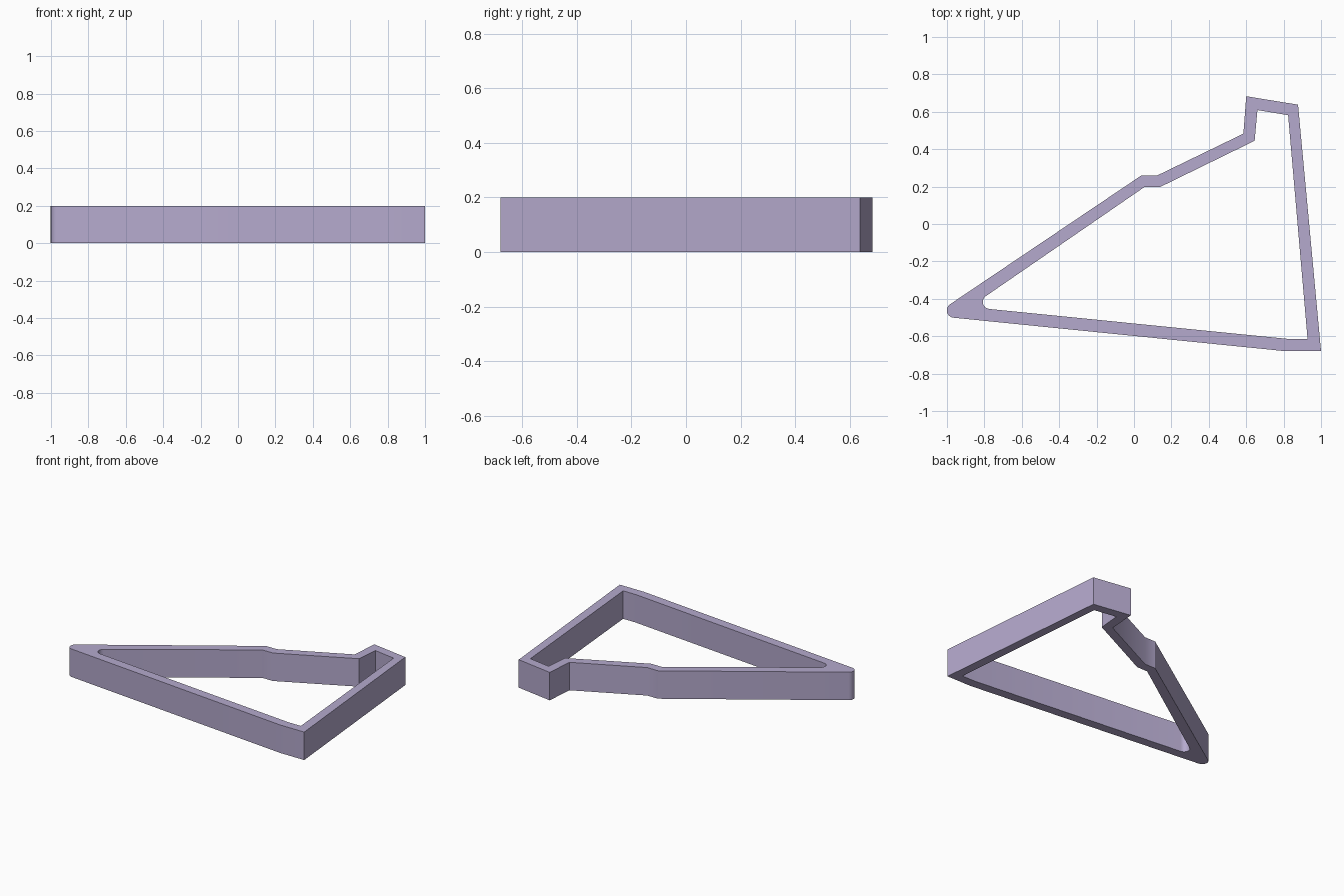
import bpy, bmesh
from mathutils import Vector

if "Cube" in bpy.data.objects:
    bpy.data.objects.remove(bpy.data.objects["Cube"])

HEIGHT = 0.2

# Outlines as (x, y, corner radius)
outer = [(-1.074, -0.490, 0.0392), (0.81, -0.68, 0), (1.0, -0.68, 0),
         (0.877, 0.638, 0), (0.60, 0.683, 0), (0.585, 0.483, 0),
         (0.125, 0.26, 0), (0.04, 0.26, 0)]
inner = [(-0.877, -0.444, 0.0377), (0.83, -0.615, 0), (0.928, -0.615, 0),
         (0.824, 0.582, 0), (0.66, 0.609, 0), (0.645, 0.445, 0),
         (0.138, 0.197, 0), (0.055, 0.197, 0)]


def rounded(points, steps=8):
    """Return the outline with arcs at corners that have a radius."""
    result = []
    for i, (x, y, r) in enumerate(points):
        p = Vector((x, y))
        if r == 0:
            result.append(p)
            continue
        a = (Vector(points[i - 1][:2]) - p).normalized()
        b = (Vector(points[(i + 1) % len(points)][:2]) - p).normalized()
        half = a.angle(b) / 2
        sine = Vector((a.x, a.y, 0)).cross(Vector((a + b).to_3d()).normalized()).length
        centre = p + (a + b).normalized() * (r / sine)
        reach = r * (1 - sine ** 2) ** 0.5 / sine
        start, end = p + a * reach - centre, p + b * reach - centre
        # The arc bulges towards the corner
        for k in range(steps + 1):
            result.append(centre + start.normalized().slerp(end.normalized(), k / steps) * r)
    return result


# Flat ring between the outlines, extruded upwards
bm = bmesh.new()
edges = []
for outline in (outer, inner):
    verts = [bm.verts.new((p.x, p.y, 0)) for p in rounded(outline)]
    edges += [bm.edges.new((v, verts[i - 1])) for i, v in enumerate(verts)]
bmesh.ops.triangle_fill(bm, edges=edges, use_beauty=True, use_dissolve=False)
top = bmesh.ops.extrude_face_region(bm, geom=bm.faces[:], use_keep_orig=True)
bmesh.ops.translate(bm, vec=(0, 0, HEIGHT),
                    verts=[g for g in top["geom"] if isinstance(g, bmesh.types.BMVert)])
bmesh.ops.recalc_face_normals(bm, faces=bm.faces[:])
mesh = bpy.data.meshes.new("outline_frame")
bm.to_mesh(mesh)
bm.free()

frame = bpy.data.objects.new("outline_frame", mesh)
bpy.context.collection.objects.link(frame)
mat = bpy.data.materials.new("lilac")
mat.diffuse_color = (0.46, 0.40, 0.61, 1)
mat.use_nodes = True
mat.node_tree.nodes["Principled BSDF"].inputs["Base Color"].default_value = mat.diffuse_color
mesh.materials.append(mat)

# Smooth the rounded ends, keep the corners sharp
bpy.context.view_layer.objects.active = frame
frame.select_set(True)
bpy.ops.object.shade_smooth_by_angle(angle=0.5)
